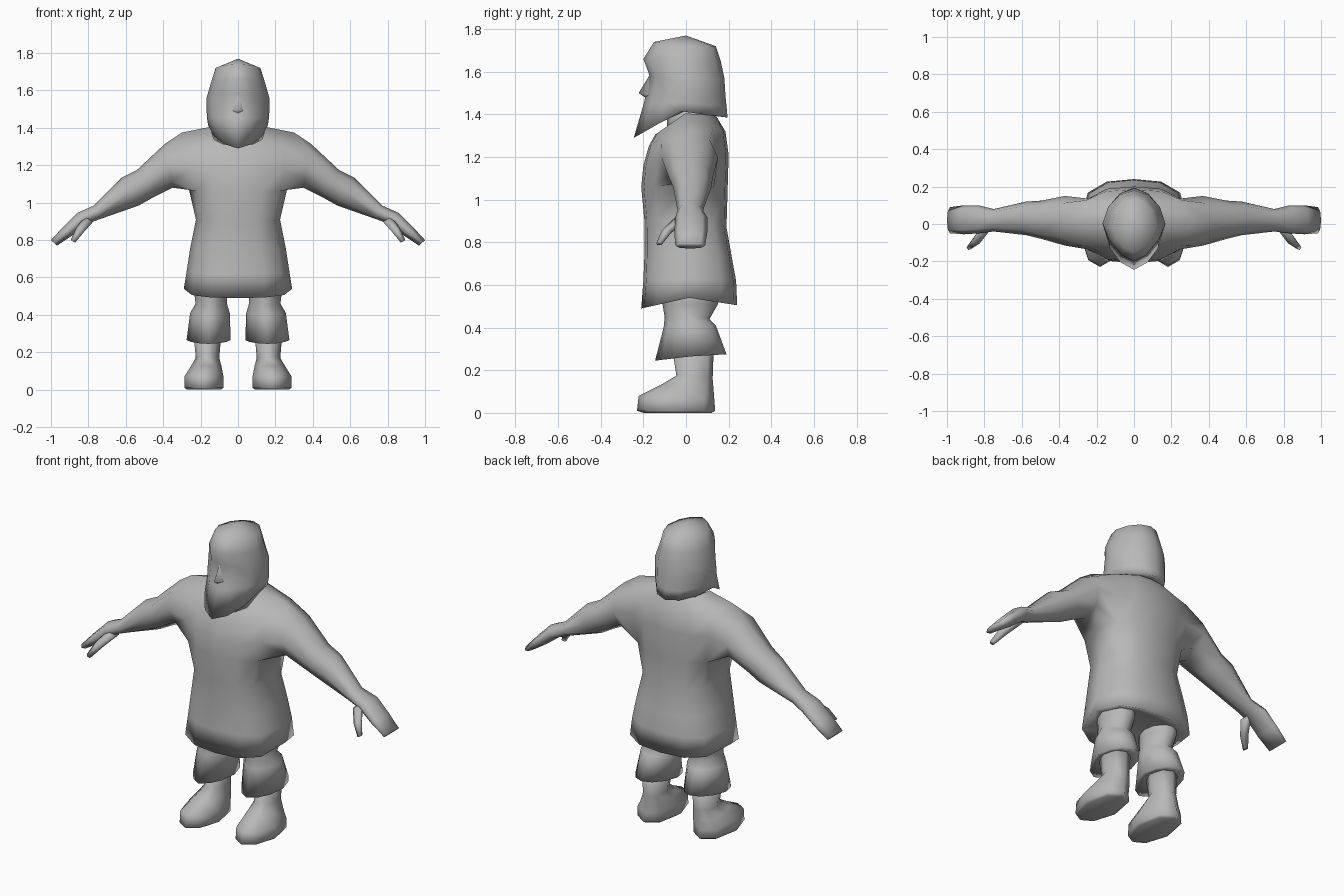
import bpy, bmesh, math

if "Cube" in bpy.data.objects:
    bpy.data.objects.remove(bpy.data.objects["Cube"])

grey = bpy.data.materials.new("plain grey")
grey.diffuse_color = (0.48, 0.48, 0.48, 1)
grey.use_nodes = True
grey.node_tree.nodes["Principled BSDF"].inputs["Base Color"].default_value = grey.diffuse_color

# Half outlines from front to back: (x, y) on a unit section
BOXY = [(0, -1), (.5, -.94), (.85, -.68), (1, 0), (.85, .68), (.5, .94), (0, 1)]
KITE = [(0, -1), (.45, -.82), (.8, -.48), (1, 0), (.82, .5), (.46, .86), (0, 1)]
ROUND = [(0, -1), (.6, -.8), (1, -.1), (.72, .72), (0, 1)]


def level_ring(bm, shape, cx, hw, yf, yb, zf, zs, zb):
    """Upright section whose height varies from front to side to back."""
    full = shape + [(-x, y) for x, y in shape[-2:0:-1]]
    mid, half = (yf + yb) / 2, (yb - yf) / 2
    return [bm.verts.new((cx + x * hw, mid + y * half,
                          zs + ((zf - zs) * -y if y < 0 else (zb - zs) * y)))
            for x, y in full]


def limb_ring(bm, s, n, xt, zt, xb, zb, yf, yb):
    """Section of an arm or thumb between a top and a bottom point."""
    ring = []
    for k in range(n):
        a = 2 * math.pi * k / n
        c, d = math.cos(a), math.sin(a)
        ring.append(bm.verts.new((s * ((xt + xb) / 2 + c * (xt - xb) / 2),
                                  (yf + yb) / 2 - d * (yb - yf) / 2,
                                  (zt + zb) / 2 + c * (zt - zb) / 2)))
    return ring


def bridge(bm, a, b, skip=()):
    n = len(a)
    for i in range(n):
        if i not in skip:
            j = (i + 1) % n
            bm.faces.new((a[i], a[j], b[j], b[i]))


def loft(bm, rings, ends=(True, True)):
    for a, b in zip(rings, rings[1:]):
        bridge(bm, a, b)
    for ring, closed in zip((rings[0], rings[-1]), ends):
        if closed:
            bm.faces.new(ring)


def finish(bm, name):
    bmesh.ops.recalc_face_normals(bm, faces=bm.faces)
    for f in bm.faces:
        f.smooth = True
    me = bpy.data.meshes.new(name)
    bm.to_mesh(me)
    bm.free()
    me.materials.append(grey)
    ob = bpy.data.objects.new(name, me)
    bpy.context.collection.objects.link(ob)
    return ob


# Tunic with sleeves and hands: the torso leaves a hole on each side for the arm
bm = bmesh.new()
T = [level_ring(bm, BOXY, 0, *r) for r in (
    (.22, -.14, .16, .53, .55, .54),
    (.29, -.21, .24, .49, .54, .505),
    (.275, -.20, .235, .62, .63, .62),
    (.255, -.195, .215, .74, .76, .73),
    (.225, -.195, .19, .90, .91, .87),
    (.262, -.21, .195, 1.06, 1.07, 1.04),
    (.29, -.20, .20, 1.16, 1.22, 1.21),
    (.30, -.175, .185, 1.25, 1.375, 1.32),
    (.15, -.145, .14, 1.305, 1.405, 1.395))]
bm.faces.new(T[0])
for i in range(len(T) - 1):
    bridge(bm, T[i], T[i + 1], (2, 3, 8, 9) if i in (5, 6) else ())
ARM = ((.39, 1.315, .35, 1.08, -.115, .15),
       (.54, 1.175, .45, 1.03, -.08, .125),
       (.62, 1.135, .53, .985, -.06, .12),
       (.77, .985, .73, .915, -.04, .08),
       (.86, .945, .80, .89, -.05, .10),
       (.935, .87, .885, .825, -.055, .10),
       (1.0, .80, .968, .77, -.05, .09))
for s, (f, m, b) in ((1, (2, 3, 4)), (-1, (10, 9, 8))):
    lo, mid, hi = T[5:8]
    hole = [hi[m], hi[f], mid[f], lo[f], lo[m], lo[b], mid[b], hi[b]]
    rings = [hole] + [limb_ring(bm, s, 8, *r) for r in ARM]
    loft(bm, rings, (False, True))
# unused vertices in the middle of each sleeve hole
bmesh.ops.delete(bm, geom=[v for v in bm.verts if not v.link_faces], context='VERTS')
finish(bm, "tunic_and_arms")

# Head with hair and pointed beard
bm = bmesh.new()
H = [level_ring(bm, KITE, 0, *r) for r in (
    (.12, -.15, .14, 1.74, 1.72, 1.72),
    (.142, -.20, .163, 1.66, 1.65, 1.65),
    (.168, -.172, .18, 1.585, 1.56, 1.57),
    (.168, -.187, .185, 1.50, 1.50, 1.49),
    (.166, -.197, .19, 1.455, 1.455, 1.44),
    (.160, -.245, .195, 1.29, 1.415, 1.385),
    (.10, -.12, .12, 1.375, 1.42, 1.41))]
loft(bm, H, (False, True))
top = bm.verts.new((0, 0, 1.77))
for i in range(12):
    bm.faces.new((H[0][i], H[0][(i + 1) % 12], top))
finish(bm, "head")

# Nose wedge
bm = bmesh.new()
bridge_top = bm.verts.new((0, -.168, 1.59))
tip = bm.verts.new((0, -.222, 1.50))
left, right = [bm.verts.new((x, -.165, 1.49)) for x in (-.035, .035)]
base = bm.verts.new((0, -.185, 1.475))
for tri in ((bridge_top, left, tip), (bridge_top, tip, right),
            (left, base, tip), (base, right, tip)):
    bm.faces.new(tri)
finish(bm, "nose")

# Neck
bm = bmesh.new()
loft(bm, [level_ring(bm, ROUND, 0, .11, -.09, .11, z, z, z) for z in (1.28, 1.46)])
finish(bm, "neck")

for s, side in ((1, "left"), (-1, "right")):
    # Thumb
    bm = bmesh.new()
    loft(bm, [limb_ring(bm, s, 5, *r) for r in (
        (.82, .925, .77, .895, -.055, .02),
        (.865, .865, .82, .84, -.115, -.06),
        (.895, .80, .868, .785, -.14, -.11))])
    finish(bm, side + "_thumb")

    # Trouser leg with flared cuff
    bm = bmesh.new()
    loft(bm, [level_ring(bm, KITE, s * c, *r) for c, r in (
        (.145, (.095, -.11, .15, .62, .62, .62)),
        (.145, (.088, -.11, .15, .51, .51, .51)),
        (.143, (.084, -.10, .11, .45, .46, .44)),
        (.150, (.106, -.105, .14, .40, .41, .41)),
        (.157, (.118, -.145, .19, .245, .265, .275)),
        (.160, (.075, -.06, .12, .28, .28, .28)))])
    finish(bm, side + "_trouser_leg")

    # Boot
    bm = bmesh.new()
    loft(bm, [level_ring(bm, ROUND, s * c, *r) for c, r in (
        (.163, (.074, -.065, .13, .30, .30, .30)),
        (.163, (.063, -.045, .125, .175, .17, .16)),
        (.170, (.082, -.12, .13, .13, .125, .10)),
        (.182, (.104, -.222, .133, .08, .07, .06)),
        (.182, (.104, -.23, .137, .01, .01, .01)),
        (.182, (.09, -.20, .12, 0, 0, 0)))])
    finish(bm, side + "_boot")
